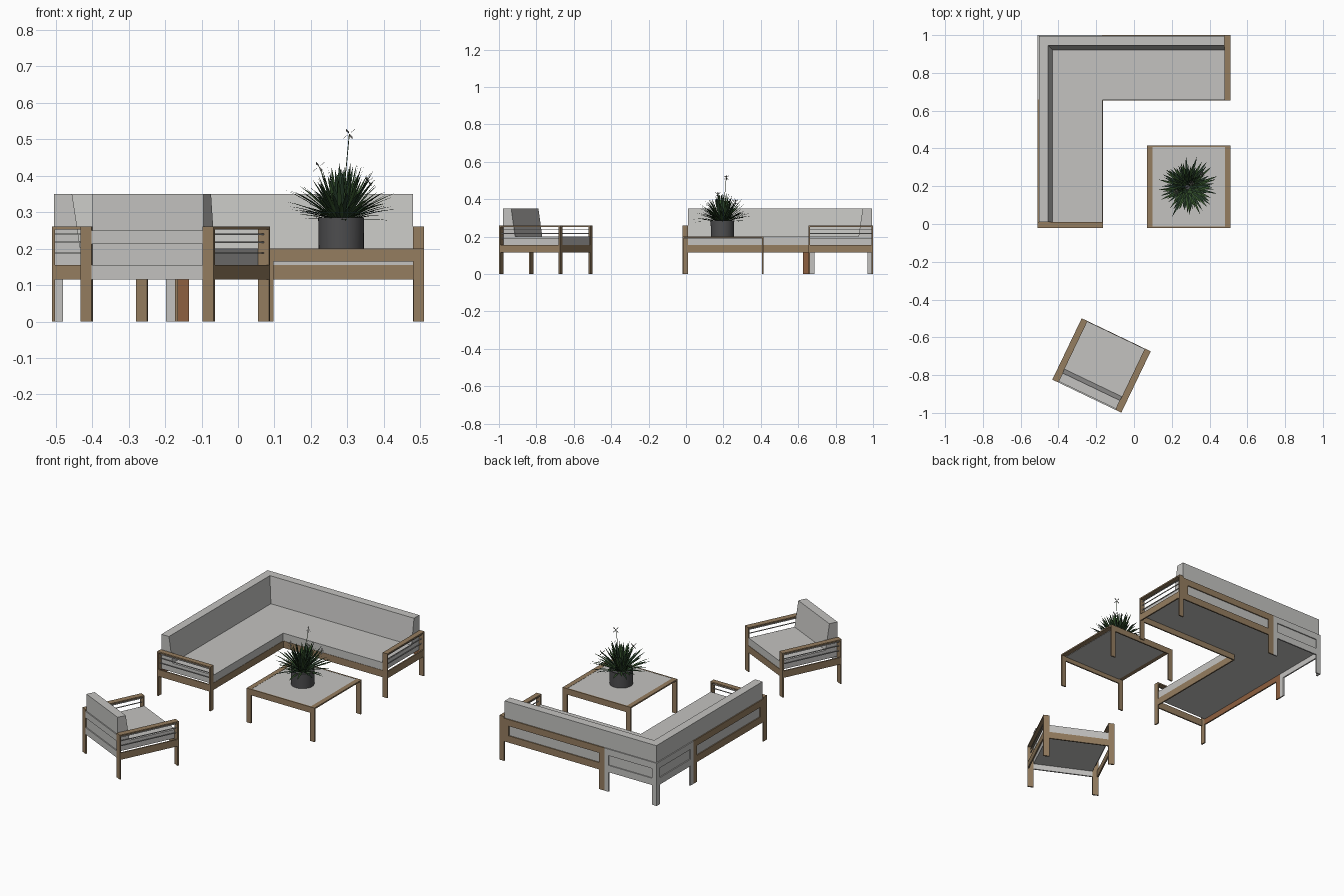
import bpy, bmesh, math, random
from mathutils import Vector, Matrix

if "Cube" in bpy.data.objects:
    bpy.data.objects.remove(bpy.data.objects["Cube"])

random.seed(4)

def mat(name, r, g, b):
    m = bpy.data.materials.new(name)
    m.diffuse_color = (r, g, b, 1)
    m.use_nodes = True
    m.node_tree.nodes["Principled BSDF"].inputs["Base Color"].default_value = m.diffuse_color
    return m

WOOD = mat("wood", 0.30, 0.205, 0.115)
ORANGE = mat("reddish wood", 0.27, 0.115, 0.05)
GREY = mat("light grey fabric", 0.55, 0.545, 0.53)
POT = mat("dark pot", 0.075, 0.075, 0.078)
LEAF = mat("leaf green", 0.035, 0.085, 0.025)
LEAF2 = mat("dark leaf green", 0.022, 0.05, 0.025)
PETAL = mat("grey petal", 0.22, 0.21, 0.20)

def finish(bm, name, mats, recalc=True):
    if recalc:
        bmesh.ops.recalc_face_normals(bm, faces=bm.faces[:])
    me = bpy.data.meshes.new(name)
    bm.to_mesh(me)
    bm.free()
    for m in mats:
        me.materials.append(m)
    ob = bpy.data.objects.new(name, me)
    bpy.context.collection.objects.link(ob)
    return ob

def boxes(name, material, items, place, inner=None):
    """items: (x0, x1, y0, y1, z0, z1) in local space, moved by place(x, y, z).
    inner: second material for the local +y faces."""
    bm = bmesh.new()
    for x0, x1, y0, y1, z0, z1 in items:
        v = [bm.verts.new(place(x, y, z)) for x in (x0, x1) for y in (y0, y1) for z in (z0, z1)]
        for i, q in enumerate(((0, 1, 3, 2), (4, 6, 7, 5), (0, 4, 5, 1), (2, 3, 7, 6), (0, 2, 6, 4), (1, 5, 7, 3))):
            f = bm.faces.new([v[k] for k in q])
            if inner and i == 3:
                f.material_index = 1
    return finish(bm, name, [material] + ([inner] if inner else []))

def prism(name, material, rings):
    """Skin matching rings of points and cap both ends."""
    bm = bmesh.new()
    rs = [[bm.verts.new(p) for p in r] for r in rings]
    n = len(rs[0])
    for a, b in zip(rs, rs[1:]):
        for i in range(n):
            bm.faces.new((a[i], a[(i + 1) % n], b[(i + 1) % n], b[i]))
    bm.faces.new(rs[0])
    bm.faces.new(rs[-1])
    return finish(bm, name, [material])

T = 0.008  # plank thickness
def loop(x0, x1, y0, y1, h):
    """Bent plank: two legs and a flat top running along y."""
    return [(x0, x1, y0, y0 + T, 0, h - T), (x0, x1, y1 - T, y1, 0, h - T), (x0, x1, y0, y1, h - T, h)]

LOW, UP = (0.115, 0.155), (0.212, 0.25)
def wires(x, y0, y1):
    return [(x - 0.002, x + 0.002, y0 + T, y1 - T, z, z + 0.004) for z in (0.186, 0.215, 0.238)]

# Sofa: d runs along the wall from the outer corner, e is depth from the wall
back = lambda d, e, z: (-0.51 + d, 1 - e, z)
left = lambda d, e, z: (-0.51 + e, 1 - d, z)
DEP, END, JOIN = 0.345, 1.02, 0.34
for side, P in (("back", back), ("left", left)):
    boxes(side + " arm", WOOD, loop(END - 0.03, END, 0, DEP, 0.26)
          + [(END - T, END, T, DEP - T, *LOW)], P)
    boxes(side + " arm slats", GREY, wires(END - 0.015, 0, DEP), P)
    boxes(side + " low back frame", WOOD, [(JOIN + 0.035, END - 0.03, 0, T, *LOW),
                                           (JOIN, JOIN + 0.035, 0, T, 0, 0.25)], P, ORANGE)
    boxes(side + " upper back rail", WOOD, [(JOIN + 0.035, END - 0.03, 0, T, *UP),
                                            (END - 0.06, END - 0.03, 0, T, LOW[1], UP[0])], P)
    boxes(side + " front rail", WOOD, [(JOIN, END - 0.03, DEP - T, DEP, *LOW)], P)
    # grey corner unit frame
    boxes(side + " corner frame", GREY, [(0, 0.03, 0, T, 0, 0.25), (JOIN - 0.027, JOIN, 0, T, 0, 0.25),
                                         (0.03, JOIN - 0.027, 0, T, *LOW), (0.03, JOIN - 0.027, 0, T, *UP)], P)

# L-shaped seat and mitred backrest
o, e1 = 0.006, END - 0.03
outline = [(o, o), (e1, o), (e1, DEP - 0.002), (DEP - 0.002, DEP - 0.002), (DEP - 0.002, e1), (o, e1)]
prism("sofa seat", GREY, [[back(a, b, z) for a, b in outline] for z in (0.148, 0.2)])
prof = [(o, 0.16), (o, 0.35), (0.055, 0.35), (0.078, 0.199), (0.078, 0.16)]
prism("sofa backrest", GREY, [[back(e1, e, z) for e, z in prof],
                              [back(e, e, z) for e, z in prof],
                              [left(e1, e, z) for e, z in prof]])

# Armchair, turned about z; local y = 0 is its back
M = Matrix.Translation((-0.172, -0.749, 0)) @ Matrix.Rotation(math.radians(-25.6), 4, 'Z')
chair = lambda x, y, z: M @ Vector((x, y - 0.18, z))
W, D, A = 0.2025, 0.36, 0.034
for s, n in ((1, "right"), (-1, "left")):
    side = lambda x, y, z, s=s: chair(s * x, y, z)
    boxes(n + " chair arm", WOOD, loop(W - A, W, 0, D, 0.26) + [(W - T, W, T, D - T, *LOW)], side)
    boxes(n + " chair slats", GREY, wires(W - A / 2, 0, D), side)
I = W - A
boxes("chair front rail", WOOD, [(-I, I, D - T, D, *LOW)], chair)
boxes("chair back rails", GREY, [(-I, I, 0, T, *LOW), (-I, I, 0, T, *UP)], chair)
boxes("chair seat", GREY, [(-I, I, o, D - 0.002, 0.148, 0.2)], chair)
prism("chair backrest", GREY, [[chair(x, e, z) for e, z in prof] for x in (-I, I)])

# Coffee table
same = lambda x, y, z: (x, y, z)
X0, X1, Y0, Y1 = 0.07, 0.51, -0.02, 0.415
boxes("table frame", WOOD, loop(X0, X0 + 0.028, Y0, Y1, 0.2) + loop(X1 - 0.028, X1, Y0, Y1, 0.2)
      + [(X0 + 0.028, X1 - 0.028, y, y + T, 0.165, 0.2) for y in (Y0, Y1 - T)], same)
boxes("table top", GREY, [(X0 + 0.028, X1 - 0.028, Y0 + T, Y1 - T, 0.19, 0.199)], same)

# Plant pot with a recessed rim
C = Vector((0.283, 0.195, 0))
def ring(r, z, n=32):
    return [C + Vector((r * math.cos(2 * math.pi * i / n), r * math.sin(2 * math.pi * i / n), z)) for i in range(n)]
pot = prism("plant pot", POT, [ring(0.062, 0.2), ring(0.063, 0.285), ring(0.057, 0.285), ring(0.057, 0.275)])
bpy.context.view_layer.objects.active = pot
pot.select_set(True)
bpy.ops.object.shade_smooth_by_angle()

# Blade leaves: tapering folded strips that droop with distance
bm = bmesh.new()
N, SEG = 130, 5
for i in range(N):
    az = i * 2.39996
    t = (i + 0.5) / N
    el = math.radians(8 + 76 * t + random.uniform(-5, 5))
    length = random.uniform(0.115, 0.172)
    out = Vector((math.cos(az), math.sin(az), 0))
    across = Vector((-out.y, out.x, 0))
    rows = []
    for k in range(SEG + 1):
        u = k / SEG
        p = C + Vector((0, 0, 0.272)) + out * (0.012 + length * u * math.cos(el))
        p.z += length * (u * math.sin(el) + 0.12 * math.cos(el) * (u - 1.5 * u * u))
        w = 0.0065 * (0.7 + 0.6 * u) * (1 - u ** 3) + 0.0002
        lift = Vector((0, 0, 0.3 * w))
        rows.append([bm.verts.new(q) for q in (p - across * w + lift, p, p + across * w + lift)])
    for a, b in zip(rows, rows[1:]):
        for j in (0, 1):
            f = bm.faces.new((a[j], a[j + 1], b[j + 1], b[j]))
            f.material_index = i % 2
finish(bm, "leaves", [LEAF, LEAF2], recalc=False)

# Flower stalks with six-petal heads
for x, y, z in ((0.305, 0.215, 0.515), (0.222, 0.17, 0.425), (0.358, 0.265, 0.385)):
    tip, base = Vector((x, y, z)), C + Vector((0, 0, 0.28))
    prism("flower stalk", LEAF, [[p + Vector((0.0015 * math.cos(a), 0.0015 * math.sin(a), 0))
                                  for a in (0, 2.1, 4.2)] for p in (base, tip)])
    bm = bmesh.new()
    for k in range(6):
        a = k * math.pi / 3
        r, s = Vector((math.cos(a), math.sin(a), 0)), Vector((-math.sin(a), math.cos(a), 0))
        rise = Vector((0, 0, 0.014 * (-1) ** k))
        bm.faces.new([bm.verts.new(q) for q in (tip, tip + r * 0.01 + s * 0.004 + rise * 0.5,
                                                tip + r * 0.017 + rise, tip + r * 0.01 - s * 0.004 + rise * 0.5)])
    finish(bm, "flower", [PETAL], recalc=False)
